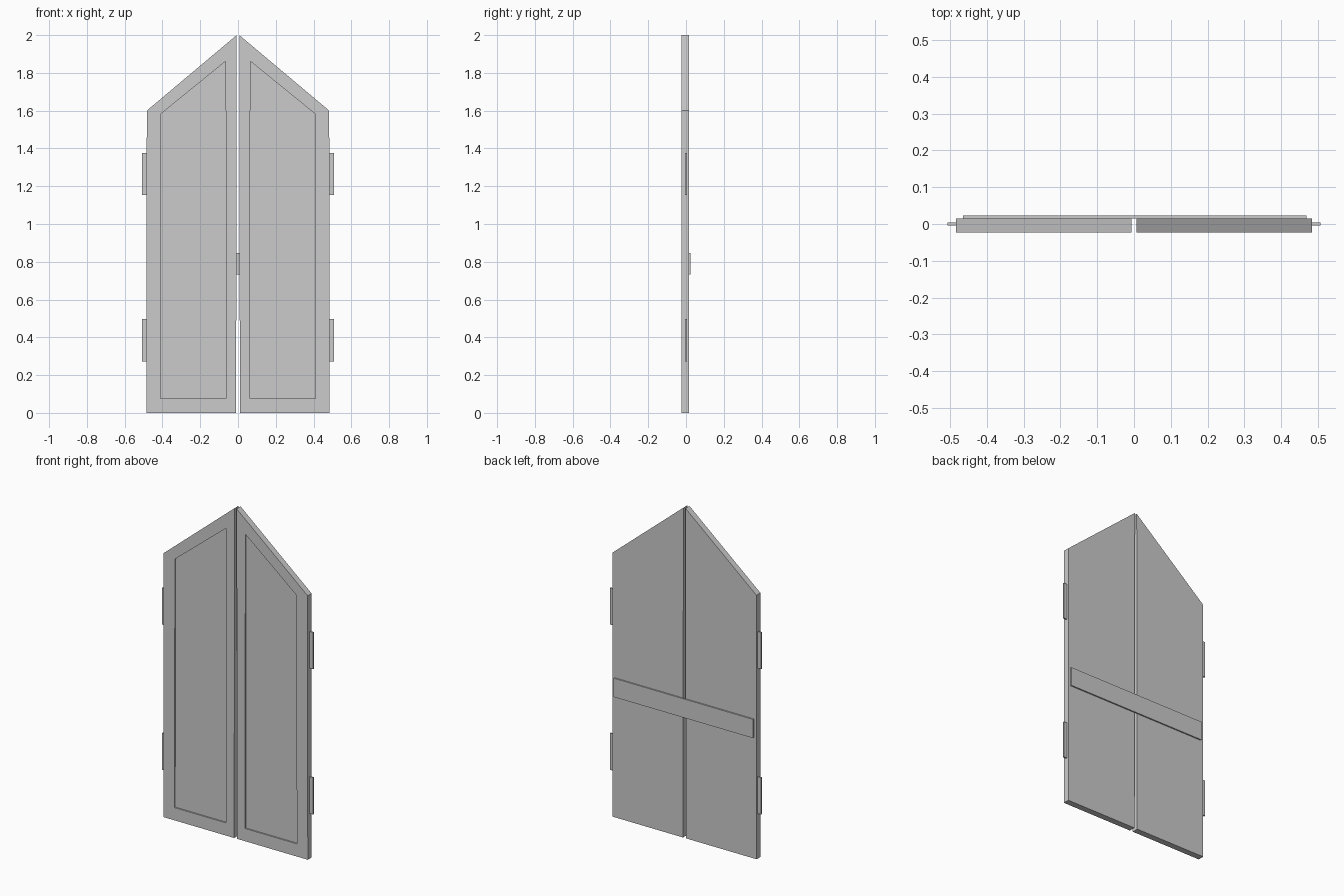
import bpy, bmesh

if "Cube" in bpy.data.objects:
    bpy.data.objects.remove(bpy.data.objects["Cube"])

FRONT, BACK, RECESS = -0.023, 0.015, -0.015

# Leaf and recessed panel outlines (x, z) for the right-hand door
LEAF = [(0.010, 0.0), (0.484, 0.0), (0.483, 1.6), (0.007, 2.0)]
PANEL = [(0.064, 0.077), (0.411, 0.077), (0.407, 1.584), (0.065, 1.862)]


def finish(bm, name):
    bmesh.ops.recalc_face_normals(bm, faces=bm.faces)
    mesh = bpy.data.meshes.new(name)
    bm.to_mesh(mesh)
    bm.free()
    obj = bpy.data.objects.new(name, mesh)
    bpy.context.collection.objects.link(obj)
    return obj


def box(name, x, y, z):
    bm = bmesh.new()
    bmesh.ops.create_cube(bm, size=1)
    for v in bm.verts:
        v.co = [r[0] if c < 0 else r[1] for c, r in zip(v.co, (x, y, z))]
    return finish(bm, name)


def door_leaf(name, side):
    bm = bmesh.new()
    # Rings from back edge to front edge, then panel rim to panel floor
    rings = [[bm.verts.new((side * x, y, z)) for x, z in outline]
             for outline, y in ((LEAF, BACK), (LEAF, FRONT), (PANEL, FRONT), (PANEL, RECESS))]
    for a, b in zip(rings, rings[1:]):
        for i in range(4):
            j = (i + 1) % 4
            bm.faces.new((a[i], a[j], b[j], b[i]))
    bm.faces.new(rings[0])
    bm.faces.new(rings[-1])
    return finish(bm, name)


# Two door leaves with a pair of hinge plates each
for label, side in (("left", -1), ("right", 1)):
    door_leaf(f"{label}_door_leaf", side)
    for level, z in (("lower", (0.273, 0.496)), ("upper", (1.154, 1.376))):
        xs = sorted((side * 0.478, side * 0.507))
        box(f"{label}_{level}_hinge", xs, (-0.004, 0.004), z)

# Locking bar across the back
box("locking_bar", (-0.465, 0.469), (BACK, 0.023), (0.732, 0.846))
